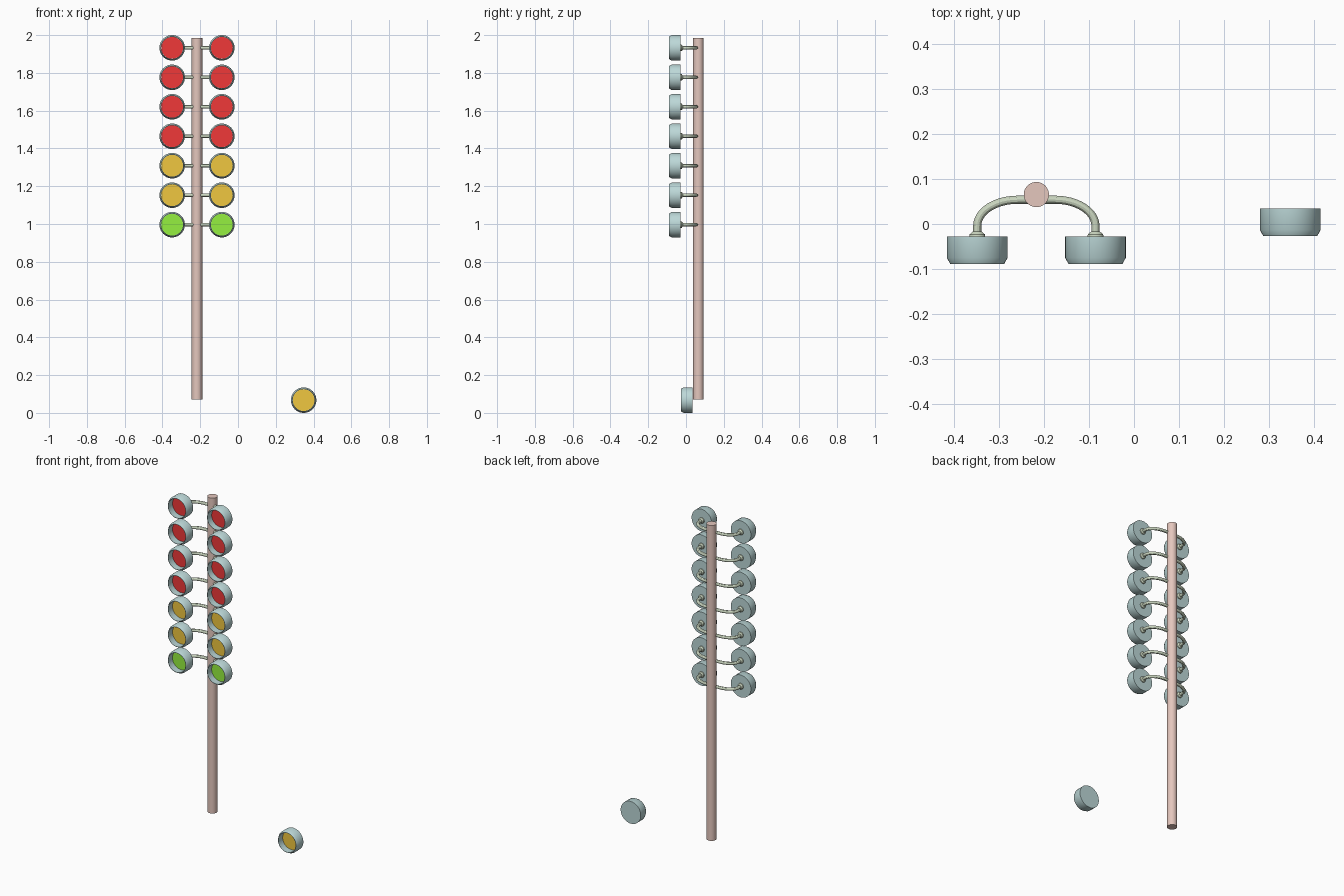
import bpy, bmesh, math
from mathutils import Vector

if "Cube" in bpy.data.objects:
    bpy.data.objects.remove(bpy.data.objects["Cube"])

CX = -0.2172            # pole assembly centre
OFF = 0.1315            # lamp offset either side
SEG = 40


def material(name, rgb):
    m = bpy.data.materials.new(name)
    m.diffuse_color = (*rgb, 1)
    m.use_nodes = True
    m.node_tree.nodes["Principled BSDF"].inputs["Base Color"].default_value = m.diffuse_color
    return m


HOUSING = material("teal_housing", (0.50, 0.68, 0.68))
POLE = material("pole_brown", (0.78, 0.57, 0.51))
ARM = material("arm_green", (0.60, 0.68, 0.53))
RED = material("red_lens", (0.87, 0.04, 0.04))
AMBER = material("amber_lens", (0.87, 0.57, 0.05))
GREEN = material("green_lens", (0.30, 0.87, 0.05))


def lathe(name, profile, origin, mat, axis="Y"):
    """Revolve (radius, height) points about the axis through origin."""
    bm = bmesh.new()
    rings = []
    for r, h in profile:
        n = 1 if r == 0 else SEG
        ring = []
        for i in range(n):
            a = 2 * math.pi * i / SEG
            c, s = r * math.cos(a), r * math.sin(a)
            ring.append(bm.verts.new((c, h, s) if axis == "Y" else (c, s, h)))
        rings.append(ring)
    for p, q in zip(rings, rings[1:]):
        for i in range(SEG):
            j = (i + 1) % SEG
            vs = [p[i % len(p)], p[j % len(p)], q[j % len(q)], q[i % len(q)]]
            bm.faces.new(list(dict.fromkeys(vs)))
    bmesh.ops.recalc_face_normals(bm, faces=bm.faces)
    me = bpy.data.meshes.new(name)
    bm.to_mesh(me)
    bm.free()
    ob = bpy.data.objects.new(name, me)
    bpy.context.collection.objects.link(ob)
    ob.location = origin
    finish(ob, mat)
    return ob


def finish(ob, mat):
    ob.data.materials.clear()
    ob.data.materials.append(mat)
    bpy.ops.object.select_all(action="DESELECT")
    ob.select_set(True)
    bpy.context.view_layer.objects.active = ob
    bpy.ops.object.shade_smooth_by_angle(angle=math.radians(30))


def lamp(name, x, y, z, lens):
    # Cup-shaped housing with chamfered front rim; y is the back face
    lathe(name + "_housing", [(0, 0), (0.0675, 0), (0.0675, -0.047),
          (0.060, -0.061), (0.058, -0.061), (0.058, -0.017), (0, -0.017)],
          (x, y, z), HOUSING)
    # Recessed coloured lens
    lathe(name + "_lens", [(0, -0.016), (0.0575, -0.016), (0.0575, -0.020),
          (0, -0.020)], (x, y, z), lens)


def arm(name, z):
    # Half path from the lamp socket to the pole, then mirrored
    half = [Vector((-OFF, -0.028, 0))]
    for i in range(13):
        t = math.pi / 2 * i / 12
        half.append(Vector((-OFF + 0.09 * (1 - math.cos(t)),
                            -0.004 + 0.058 * math.sin(t), 0)))
    pts = half + [Vector((-p.x, p.y, 0)) for p in reversed(half)]
    cu = bpy.data.curves.new(name, "CURVE")
    cu.dimensions = "3D"
    cu.bevel_depth = 0.009
    cu.bevel_resolution = 4
    cu.use_fill_caps = True
    sp = cu.splines.new("POLY")
    sp.points.add(len(pts) - 1)
    for sp_pt, p in zip(sp.points, pts):
        sp_pt.co = (*p, 1)
    ob = bpy.data.objects.new(name, cu)
    bpy.context.collection.objects.link(ob)
    ob.location = (CX, 0, z)
    bpy.ops.object.select_all(action="DESELECT")
    ob.select_set(True)
    bpy.context.view_layer.objects.active = ob
    bpy.ops.object.convert(target="MESH")
    finish(bpy.context.object, ARM)


# Pole
lathe("pole", [(0, 0.071), (0.028, 0.071), (0.028, 1.985), (0, 1.985)],
      (CX, 0.0655, 0), POLE, axis="Z")

# Seven rows of paired lamps on curved arms
for row, lens in enumerate([GREEN, AMBER, AMBER, RED, RED, RED, RED]):
    z = 0.9965 + 0.156 * row
    arm(f"arm_{row}", z)
    for side, label in ((-1, "left"), (1, "right")):
        x = CX + side * OFF
        lamp(f"lamp_{label}_{row}", x, -0.028, z, lens)
        # Socket joining arm to housing
        lathe(f"socket_{label}_{row}", [(0, -0.001), (0.018, -0.001),
              (0.017, 0.005), (0.010, 0.011), (0, 0.011)],
              (x, -0.028, z), ARM)

# Separate lamp standing on the ground
lamp("loose_lamp", 0.3475, 0.034, 0.0675, AMBER)
